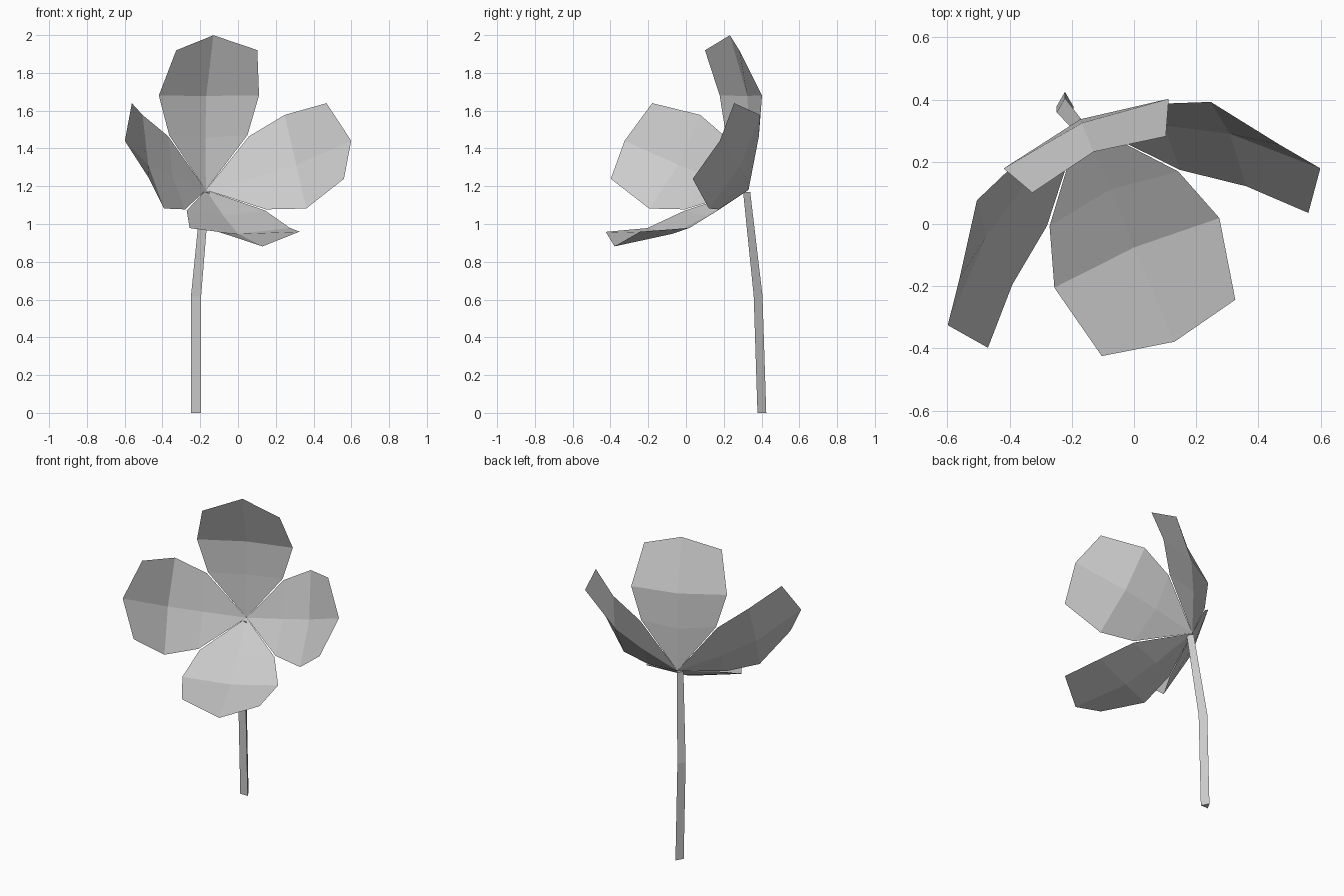
import bpy
import bmesh
import math
from mathutils import Vector

cube = bpy.data.objects.get("Cube")
if cube:
    bpy.data.objects.remove(cube, do_unlink=True)

grey = bpy.data.materials.new("plain grey")
grey.use_nodes = True
colour = (0.6, 0.6, 0.6, 1)
grey.diffuse_color = colour
grey.node_tree.nodes["Principled BSDF"].inputs["Base Color"].default_value = colour


def build(name, points, faces):
    mesh = bpy.data.meshes.new(name)
    bm = bmesh.new()
    verts = [bm.verts.new(p) for p in points]
    for f in faces:
        bm.faces.new([verts[i] for i in f])
    bm.to_mesh(mesh)
    bm.free()
    mesh.materials.append(grey)
    obj = bpy.data.objects.new(name, mesh)
    bpy.context.collection.objects.link(obj)
    return obj


# Flower frame: the bloom faces forward, upward and a little to its left
base = Vector((-0.17, 0.331, 1.18))
side = Vector((0.922, 0.388, 0)).normalized()
up = Vector((-0.2, 0.47, 0.86)).normalized()
face = side.cross(up).normalized()

# Half petal as (radius, half width, height along the flower axis)
ROOT, MID_1, MID_2, TIP = (0, 0, 0), (0.24, 0, 0.135), (0.425, 0, 0.26), (0.65, 0, 0.51)
EDGE = [(0.232, 0.225, 0.178), (0.408, 0.288, 0.293), (0.559, 0.233, 0.508)]
petal = [ROOT, MID_1, MID_2, TIP] + EDGE + [(r, -w, h) for r, w, h in EDGE]
petal_faces = [(0, 1, 4), (1, 2, 5, 4), (2, 3, 6, 5),
               (0, 7, 1), (1, 7, 8, 2), (2, 8, 9, 3)]

# Four petals around the axis
for i, name in enumerate(["upper", "right", "lower", "left"]):
    a = math.radians(90 * (i + 1))
    out = side * math.cos(a) + up * math.sin(a)
    if name in ("right", "left"):
        out = side * (-1 if name == "right" else 1)
    across = out.cross(face)
    pts = [base + out * r + across * w + face * h for r, w, h in petal]
    build(name + "_petal", pts, petal_faces)

# Three-sided stem bending towards the bloom
rings = [((-0.222, 0.394, 0), 0.031), ((-0.222, 0.374, 0.62), 0.031),
         ((-0.172, 0.315, 1.17), 0.025)]
stem = []
for centre, radius in rings:
    for k in range(3):
        a = math.radians(90 + 120 * k)
        stem.append(Vector(centre) + radius * Vector((math.cos(a), math.sin(a), 0)))
stem_faces = [(2, 1, 0), (6, 7, 8)]
for r in (0, 3):
    for k in range(3):
        n = (k + 1) % 3
        stem_faces.append((r + k, r + n, r + n + 3, r + k + 3))
build("stem", stem, stem_faces)
